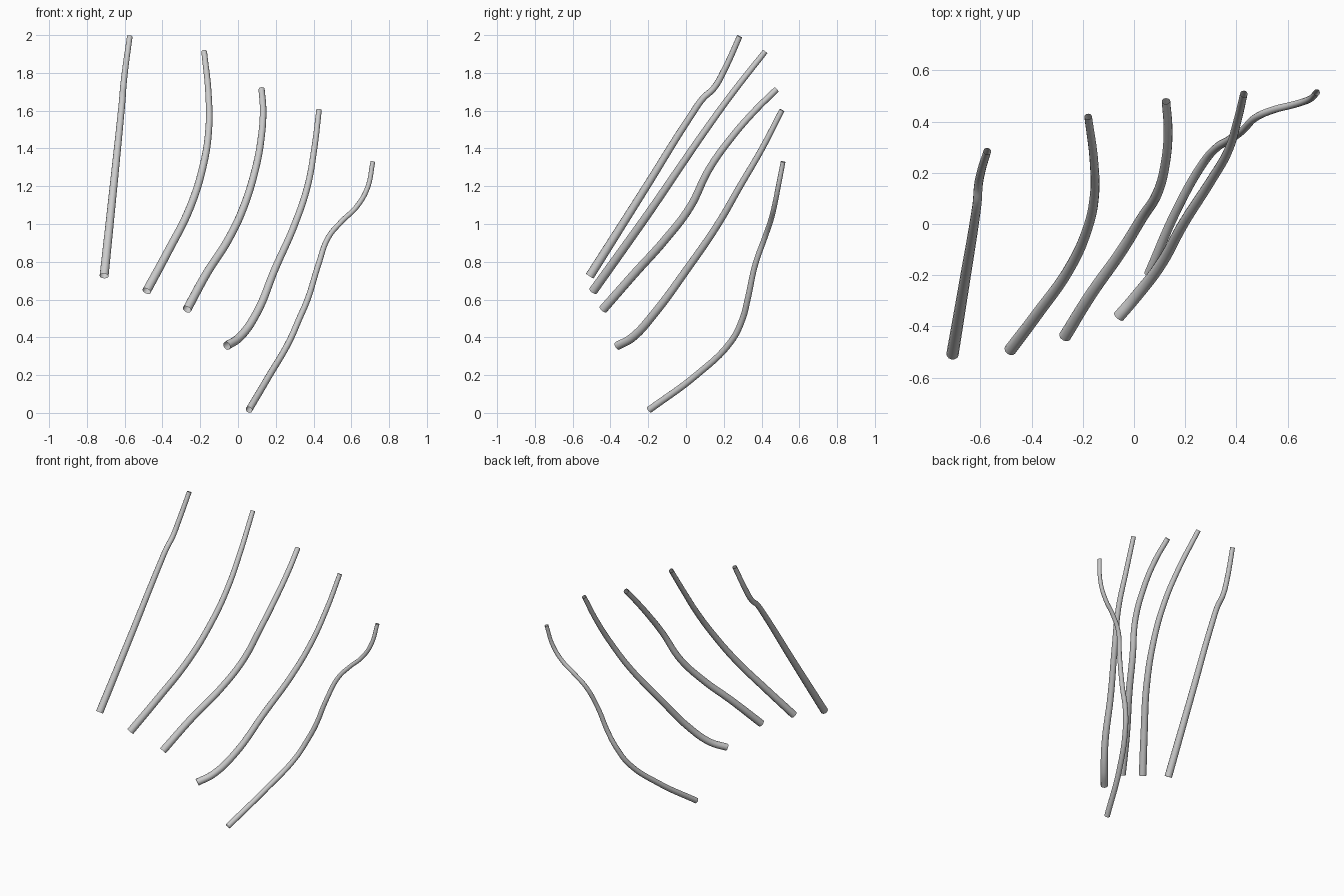
import bpy

grey = bpy.data.materials.new("light grey")
grey.diffuse_color = (0.6, 0.6, 0.6, 1)


def strand(name, points, r_start, r_end):
    """Tapered open tube swept along a smooth path."""
    curve = bpy.data.curves.new(name, 'CURVE')
    curve.dimensions = '3D'
    curve.resolution_u = 8
    curve.bevel_depth = 1.0
    curve.bevel_resolution = 4
    spline = curve.splines.new('BEZIER')
    spline.bezier_points.add(len(points) - 1)
    for i, (bp, co) in enumerate(zip(spline.bezier_points, points)):
        bp.co = co
        bp.handle_left_type = bp.handle_right_type = 'AUTO'
        z0, z1 = points[0][2], points[-1][2]
        bp.radius = r_start + (r_end - r_start) * (co[2] - z0) / (z1 - z0)
    curve.materials.append(grey)
    ob = bpy.data.objects.new(name, curve)
    bpy.context.collection.objects.link(ob)
    bpy.ops.object.select_all(action='DESELECT')
    ob.select_set(True)
    bpy.context.view_layer.objects.active = ob
    bpy.ops.object.convert(target='MESH')
    bpy.ops.object.shade_smooth()


# strands from left to right, each listed from its lower end upwards
strand("outer_left_strand", [
    (-.709, -.509, .725), (-.66, -.215, 1.19), (-.62, .03, 1.58), (-.612, .09, 1.665),
    (-.608, .148, 1.72), (-.597, .205, 1.82), (-.573, .284, 1.993)], .024, .015)
strand("left_strand", [
    (-.484, -.492, .645), (-.373, -.345, .85), (-.257, -.182, 1.08), (-.183, -.022, 1.315),
    (-.155, .106, 1.5), (-.156, .24, 1.685), (-.179, .419, 1.913)], .024, .015)
strand("middle_strand", [
    (-.27, -.439, .548), (-.165, -.27, .74), (-.053, -.112, .915), (.03, .022, 1.09),
    (.092, .122, 1.29), (.122, .235, 1.45), (.133, .365, 1.6), (.125, .48, 1.713)], .024, .0165)
strand("right_strand", [
    (-.06, -.362, .355), (.008, -.283, .40), (.098, -.167, .527), (.195, .005, .76),
    (.301, .17, 1.0), (.368, .286, 1.2), (.404, .403, 1.4), (.429, .508, 1.603)], .023, .0145)
strand("outer_right_strand", [
    (.058, -.195, .016), (.167, .055, .2), (.272, .24, .38), (.325, .30, .5),
    (.368, .326, .6), (.426, .367, .786), (.479, .418, .93), (.548, .447, 1.013),
    (.627, .467, 1.09), (.685, .487, 1.19), (.714, .514, 1.33)], .0185, .0125)
